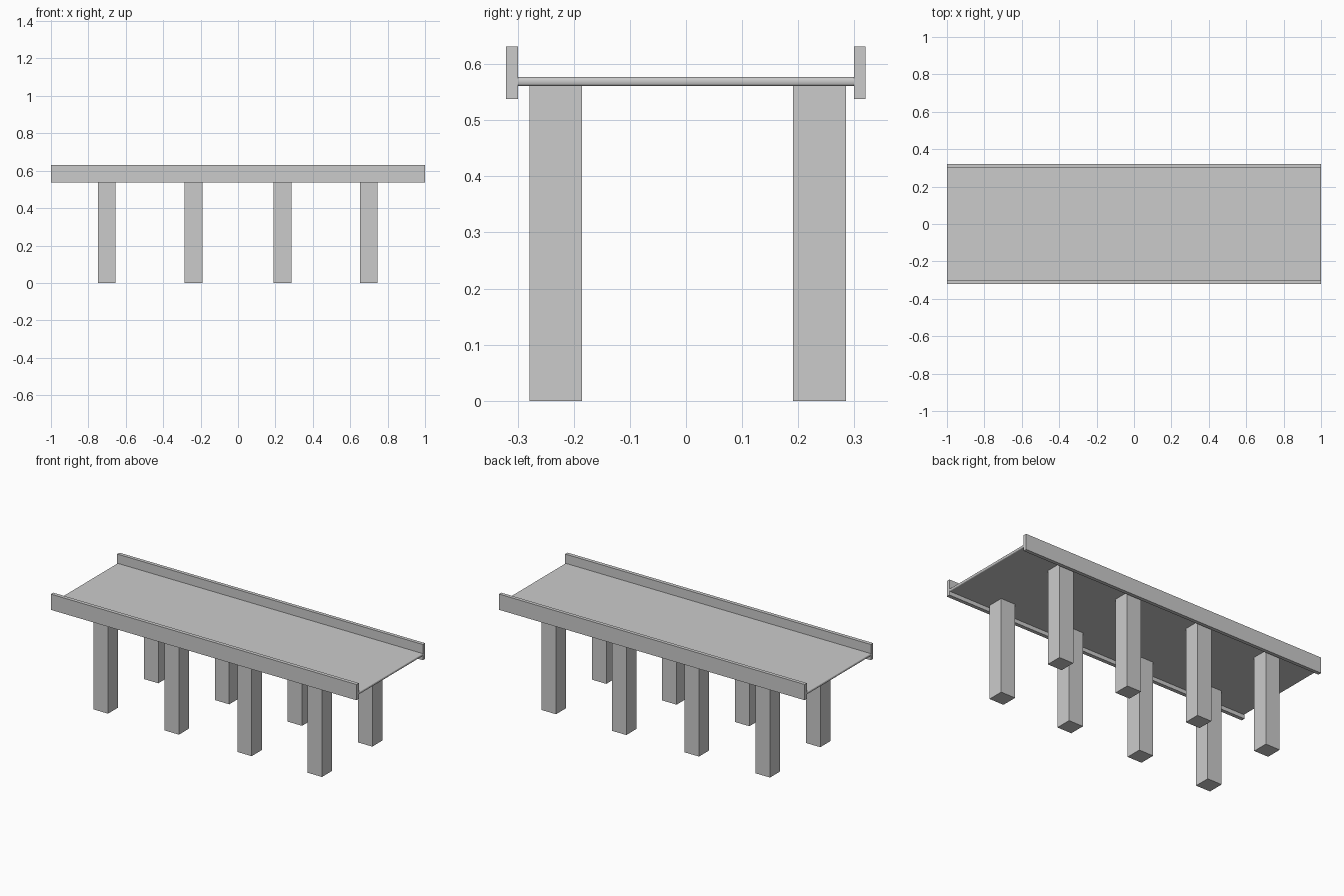
import bpy

if "Cube" in bpy.data.objects:
    bpy.data.objects.remove(bpy.data.objects["Cube"])


def box(name, x, y, z):
    """Box from (min, max) ranges on each axis."""
    bpy.ops.mesh.primitive_cube_add(size=1)
    ob = bpy.context.object
    ob.name = name
    for i, (a, b) in enumerate((x, y, z)):
        for v in ob.data.vertices:
            v.co[i] = a if v.co[i] < 0 else b
    return ob


# Deck slab with slightly rounded end edges
deck = box("deck", (-1, 1), (-0.3, 0.3), (0.561, 0.577))
weights = deck.data.attributes.new("bevel_weight_edge", 'FLOAT', 'EDGE')
for e in deck.data.edges:
    a, b = (deck.data.vertices[i].co for i in e.vertices)
    if abs(a.x - b.x) < 1e-4 and abs(a.z - b.z) < 1e-4:
        weights.data[e.index].value = 1.0
bevel = deck.modifiers.new("rounded_ends", 'BEVEL')
bevel.limit_method = 'WEIGHT'
bevel.width = 0.006
bevel.segments = 3

# Side parapets
box("front_parapet", (-1, 1), (-0.321, -0.299), (0.538, 0.631))
box("back_parapet", (-1, 1), (0.299, 0.32), (0.538, 0.631))

# Two rows of square pillars
for row, y in (("front", -0.232), ("back", 0.238)):
    for i, x in enumerate((-0.702, -0.238, 0.238, 0.698)):
        box(f"{row}_pillar_{i + 1}", (x - 0.047, x + 0.047),
            (y - 0.047, y + 0.047), (0, 0.562))
